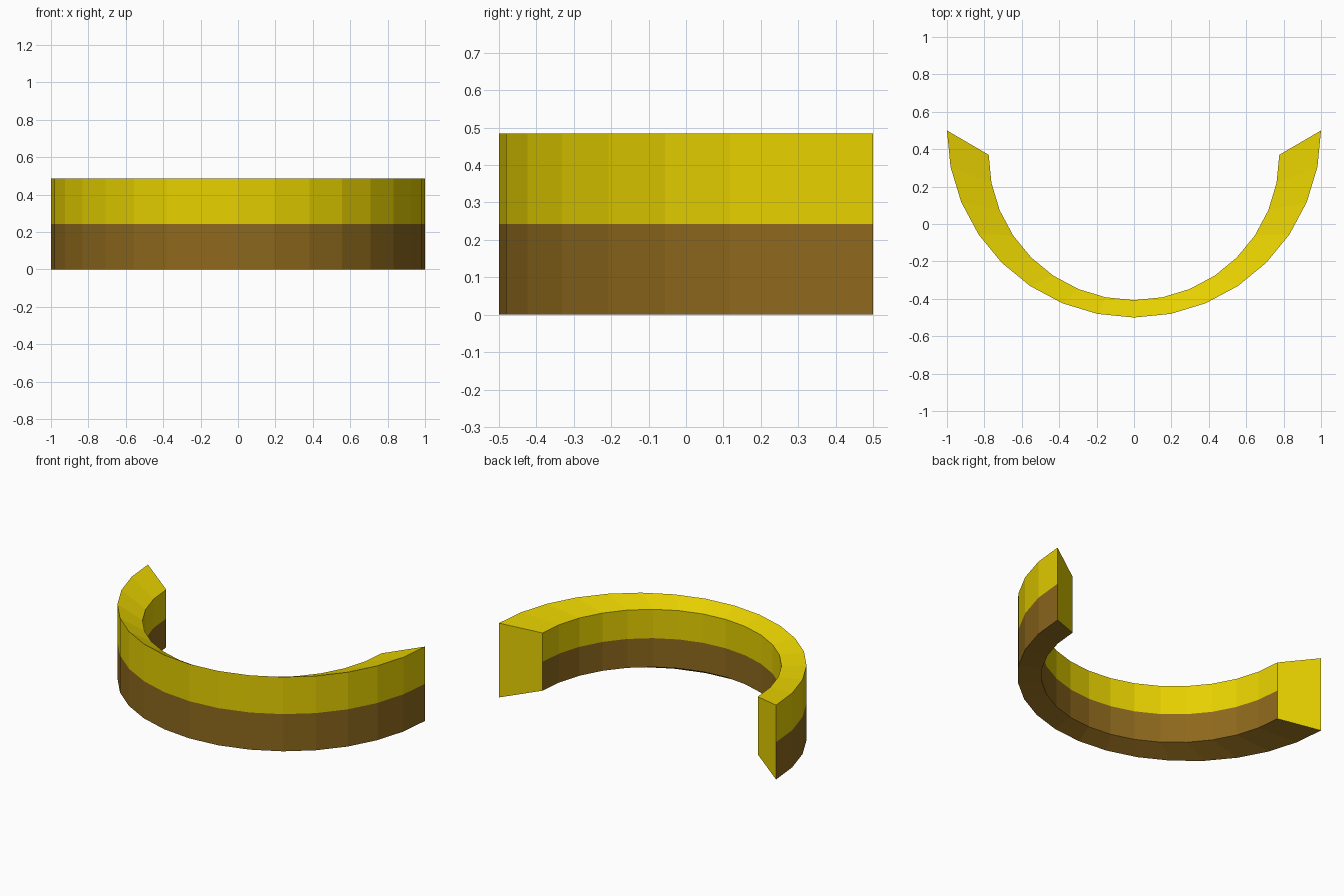
import bpy, bmesh
from math import sin, cos, pi

if "Cube" in bpy.data.objects:
    bpy.data.objects.remove(bpy.data.objects["Cube"])

SEGMENTS = 16
HEIGHT = 0.485
INNER_SCALE = 0.777  # the inner wall is a smaller copy of the outer one


def material(name, color):
    mat = bpy.data.materials.new(name)
    mat.diffuse_color = (*color, 1)
    mat.use_nodes = True
    mat.node_tree.nodes["Principled BSDF"].inputs["Base Color"].default_value = mat.diffuse_color
    return mat


def half_circles(bm, scale, centre_y):
    """Bottom, middle and top rows of a half-round wall, scaled about mid height."""
    angles = [pi + pi * i / SEGMENTS for i in range(SEGMENTS + 1)]
    return [[bm.verts.new((scale * cos(a), centre_y + scale * sin(a),
                           HEIGHT / 2 * (1 + level * scale))) for a in angles]
            for level in (-1, 0, 1)]


bm = bmesh.new()
outer = half_circles(bm, 1.0, 0.5)
inner = half_circles(bm, INNER_SCALE, 0.37)


def face(verts, mat):
    bm.faces.new(verts).material_index = mat


for i in range(SEGMENTS):
    j = i + 1
    # lower brown and upper yellow bands, outside and inside
    for k in range(2):
        face((outer[k][i], outer[k][j], outer[k + 1][j], outer[k + 1][i]), k)
        face((inner[k][j], inner[k][i], inner[k + 1][i], inner[k + 1][j]), k)
    # sloping underside and top
    face((outer[0][j], outer[0][i], inner[0][i], inner[0][j]), 0)
    face((outer[2][i], outer[2][j], inner[2][j], inner[2][i]), 1)

# full-height yellow end caps
for end in (0, SEGMENTS):
    face([ring[end] for ring in outer] + [ring[end] for ring in reversed(inner)], 1)

bmesh.ops.recalc_face_normals(bm, faces=bm.faces)
mesh = bpy.data.meshes.new("curved_wall")
bm.to_mesh(mesh)
bm.free()
mesh.materials.append(material("brown", (0.27, 0.14, 0.012)))
mesh.materials.append(material("yellow", (0.79, 0.63, 0.0)))
wall = bpy.data.objects.new("curved_wall", mesh)
bpy.context.collection.objects.link(wall)
